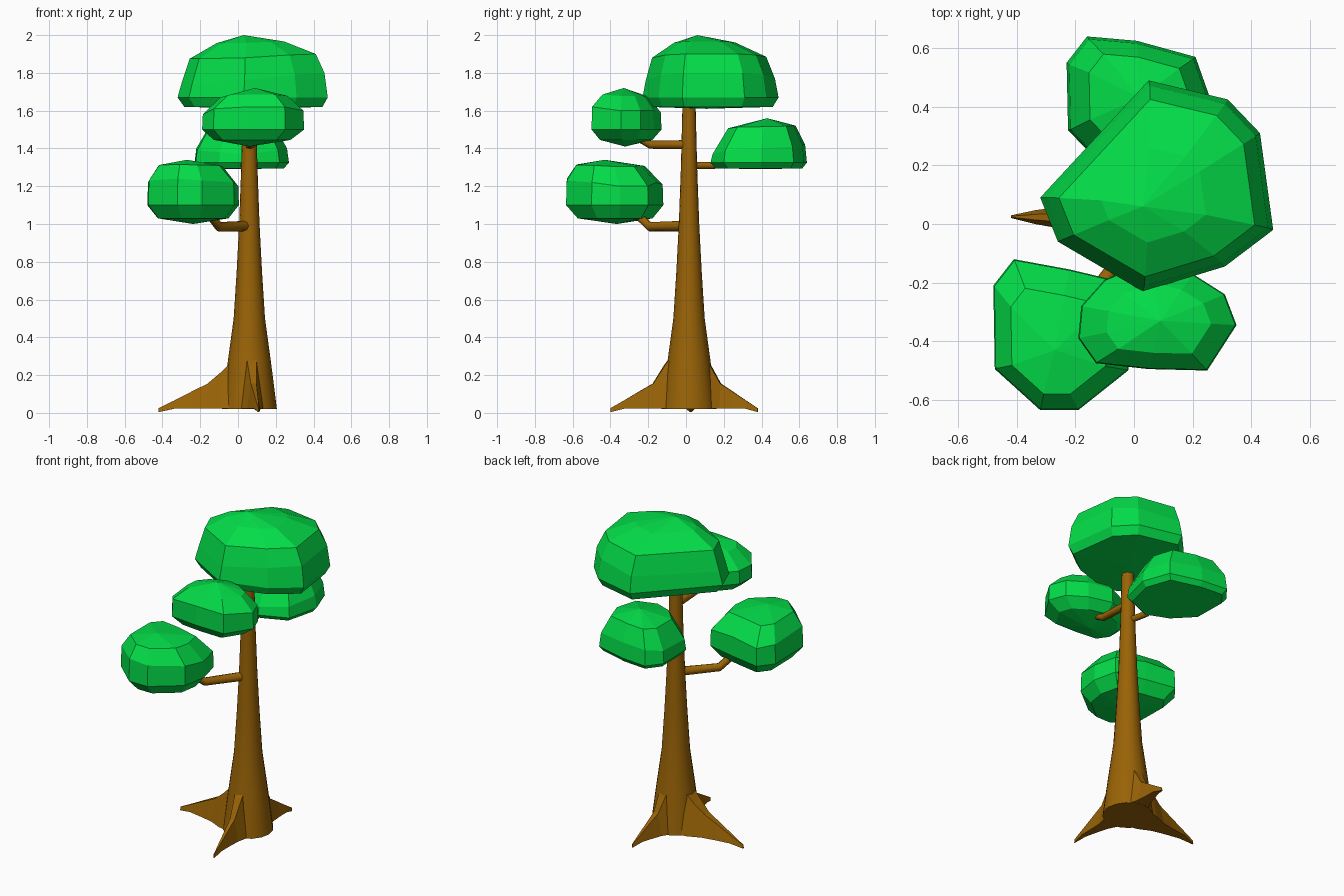
import bpy, bmesh, math
from mathutils import Vector

if "Cube" in bpy.data.objects:
    bpy.data.objects.remove(bpy.data.objects["Cube"])


def material(name, rgb):
    m = bpy.data.materials.new(name)
    m.diffuse_color = (*rgb, 1)
    m.use_nodes = True
    m.node_tree.nodes["Principled BSDF"].inputs["Base Color"].default_value = m.diffuse_color
    return m


BARK = material("bark brown", (0.32, 0.125, 0.002))
LEAF = material("leaf green", (0.001, 0.72, 0.065))


def loft(name, rings, mat, smooth=False, apex=None, base=None):
    """Skin a stack of equal rings; close each end with a cap or a point."""
    bm = bmesh.new()
    rows = [[bm.verts.new(p) for p in r] for r in rings]
    n = len(rows[0])
    for a, b in zip(rows, rows[1:]):
        for i in range(n):
            j = (i + 1) % n
            bm.faces.new((a[i], a[j], b[j], b[i]))
    for row, point in ((rows[0][::-1], base), (rows[-1], apex)):
        if point:
            t = bm.verts.new(point)
            for i in range(n):
                bm.faces.new((row[i], row[(i + 1) % n], t))
        else:
            bm.faces.new(row)
    bmesh.ops.recalc_face_normals(bm, faces=bm.faces)
    me = bpy.data.meshes.new(name)
    bm.to_mesh(me)
    bm.free()
    me.materials.append(mat)
    ob = bpy.data.objects.new(name, me)
    bpy.context.collection.objects.link(ob)
    if smooth:
        bpy.ops.object.select_all(action='DESELECT')
        ob.select_set(True)
        bpy.context.view_layer.objects.active = ob
        bpy.ops.object.shade_smooth_by_angle(angle=math.radians(50))
    return ob


# Tapered trunk
CX, CY = 0.06, 0.016
profile = [(0.02, .146), (0.14, .131), (0.28, .113), (0.5, .083), (0.75, .067),
           (1.0, .054), (1.3, .043), (1.66, .034)]
loft("trunk", [[(CX + r * math.cos(k * math.tau / 16), CY + r * math.sin(k * math.tau / 16), z)
                for k in range(16)] for z, r in profile], BARK, True)


# Flared roots: fins shrinking to a pointed tip
def root(name, tip, top, width):
    start = Vector((CX, CY, 0))
    d = Vector((tip[0], tip[1], 0)) - start
    side = Vector((-d.y, d.x, 0)).normalized()
    rings = []
    for t, h, w in [(0.1, top + .1, 1.2), (0.3, top, 1), (0.46, .155, .62), (0.64, .112, .42),
                    (0.83, .065, .26), (1, .025, .05)]:
        c = start + d * t
        b = Vector((0, 0, 0.022 if t < 0.9 else 0.004))
        low, high = side * w * width, side * w * width * .4
        up = Vector((0, 0, h))
        rings.append([c - low + b, c + low + b, c + high + up, c - high + up])
    loft(name, rings, BARK)


root("left_root", (-0.42, 0.025), 0.22, 0.09)
root("front_root", (0.11, -0.40), 0.26, 0.06)
root("back_root", (0.11, 0.38), 0.26, 0.07)


# Bent branches: octagonal tubes along a path
def branch(name, path, radius):
    pts = [Vector(p) for p in path]
    rings = []
    for i, p in enumerate(pts):
        d = (pts[min(i + 1, len(pts) - 1)] - pts[max(i - 1, 0)]).normalized()
        s = d.cross(Vector((0, 0, 1))).normalized()
        u = s.cross(d)
        r = radius * (1 - 0.1 * i)
        rings.append([p + (s * math.cos(k * math.tau / 8) + u * math.sin(k * math.tau / 8)) * r
                      for k in range(8)])
    loft(name, rings, BARK, True)


branch("left_branch", [(.06, .01, .99), (-.1, -.19, .985), (-.15, -.26, 1.05), (-.2, -.31, 1.12)], .028)
branch("front_branch", [(.06, .01, 1.42), (.07, -.19, 1.42), (.08, -.26, 1.46), (.08, -.32, 1.52)], .024)
branch("back_branch", [(.06, .01, 1.31), (.03, .15, 1.31), (.02, .24, 1.33), (.02, .34, 1.38)], .02)


# Faceted foliage: outline seen from above, with the shoulder height of each corner.
# below = (scale, z) of the lower ring; crown = (scale, rise to apex, drift to apex) rings
def foliage(name, outline, apex, bottom, below, belly, shoulder, crown):
    n = len(outline)
    c = Vector((sum(p[0] for p in outline) / n, sum(p[1] for p in outline) / n))
    ap = Vector(apex)

    def ring(scale, height, drift=0):
        out = []
        for x, y, z in outline:
            p = c.lerp(ap.xy, drift) + (Vector((x, y)) - c) * scale
            out.append((p.x, p.y, height(z)))
        return out

    rings = [ring(below[0], lambda z: below[1]), ring(1, lambda z: belly),
             ring(shoulder, lambda z: z)]
    for scale, rise, drift in crown:
        rings.append(ring(scale, lambda z: z + (ap.z - z) * rise, drift))
    loft(name, rings, LEAF, apex=ap, base=(c.x, c.y, bottom))


foliage("top_foliage",
        [(-.32, .09, 1.75), (.05, .49, 1.77), (.32, .425, 1.79), (.43, .31, 1.80),
         (.475, -.02, 1.80), (.31, -.145, 1.79), (.03, -.23, 1.76), (-.26, -.06, 1.75)],
        (.03, .06, 2.0), 1.61, (.92, 1.62), 1.67, .95,
        [(.84, .5, .08), (.45, .83, .4)])
foliage("left_foliage",
        [(-.48, -.21, 1.22), (-.41, -.12, 1.21), (-.22, -.155, 1.22), (-.03, -.20, 1.2),
         (.005, -.35, 1.2), (-.02, -.5, 1.22), (-.19, -.635, 1.23), (-.32, -.635, 1.24),
         (-.475, -.495, 1.23)],
        (-.27, -.43, 1.34), 1.0, (.77, 1.03), 1.10, .985, [(.7, .75, .4)])
foliage("front_foliage",
        [(-.18, -.28, 1.58), (-.19, -.39, 1.58), (-.13, -.475, 1.61), (.05, -.495, 1.62),
         (.25, -.5, 1.62), (.35, -.345, 1.60), (.31, -.24, 1.60), (.2, -.17, 1.60),
         (.05, -.13, 1.59), (-.1, -.19, 1.58)],
        (.09, -.33, 1.72), 1.41, (.75, 1.445), 1.50, .985, [(.66, .65, .4)])
foliage("back_foliage",
        [(-.225, .32, 1.39), (-.23, .55, 1.40), (-.16, .64, 1.42), (.01, .625, 1.42),
         (.21, .57, 1.41), (.27, .4, 1.40), (.22, .2, 1.39), (.05, .13, 1.37), (-.1, .19, 1.38)],
        (.02, .43, 1.56), 1.29, (.9, 1.295), 1.325, .96, [(.7, .72, .4)])
